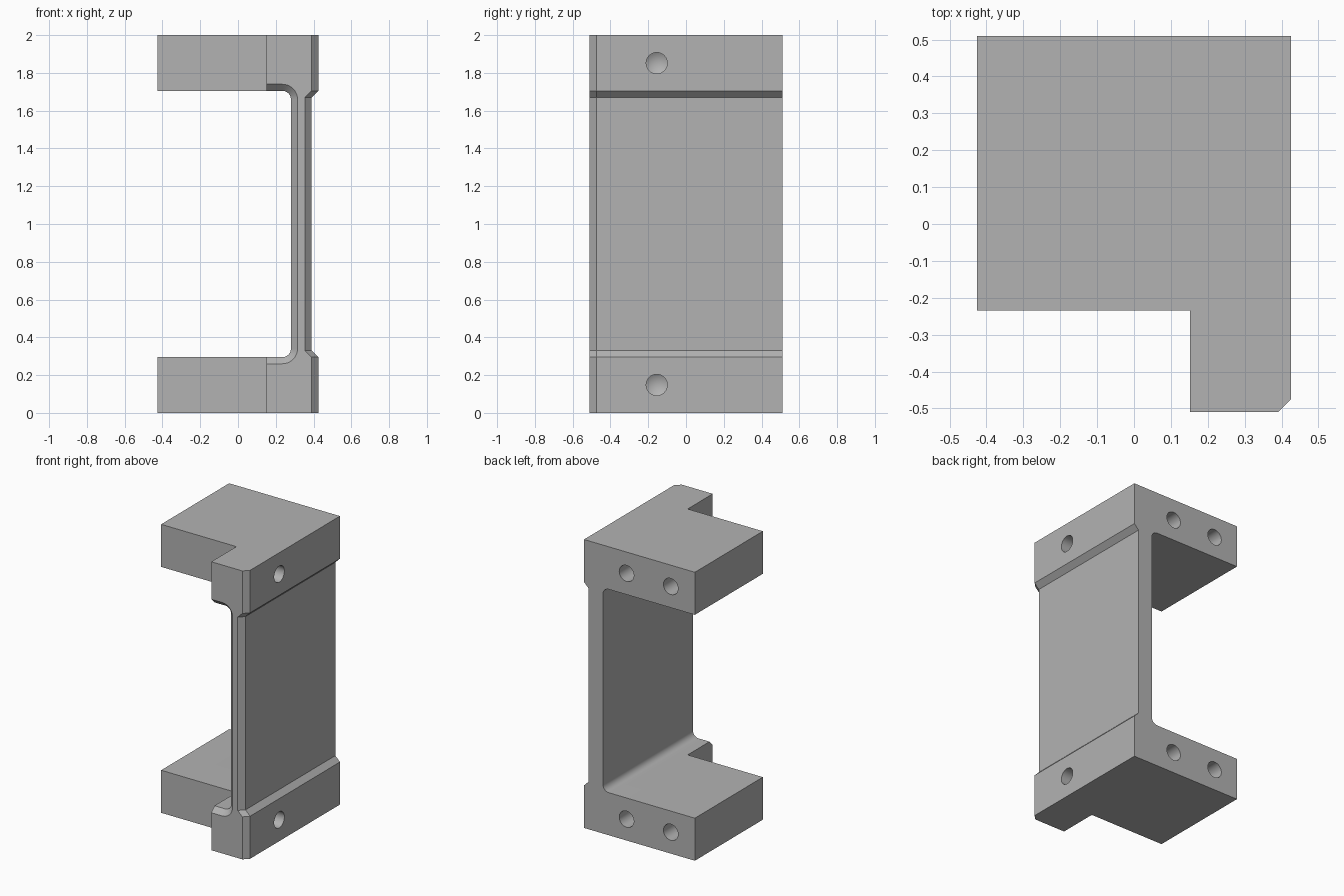
import bpy, bmesh, math
from mathutils import Matrix, Vector

cube = bpy.data.objects.get("Cube")
if cube:
    bpy.data.objects.remove(cube, do_unlink=True)

HX, HY, TOP = 0.425, 0.51, 2.0      # half width, half depth, height
C = 0.035                           # chamfer size
ARM, WALL, R = 0.295, 0.28, 0.045   # arm thickness, inner wall x, fillet radius

grey = bpy.data.materials.new("machined grey")
grey.use_nodes = True
colour = (0.45, 0.45, 0.45, 1)
grey.diffuse_color = colour
grey.node_tree.nodes["Principled BSDF"].inputs["Base Color"].default_value = colour


def make_object(name, bm):
    bmesh.ops.recalc_face_normals(bm, faces=bm.faces)
    mesh = bpy.data.meshes.new(name)
    bm.to_mesh(mesh)
    bm.free()
    mesh.materials.append(grey)
    obj = bpy.data.objects.new(name, mesh)
    bpy.context.collection.objects.link(obj)
    return obj


def bracket_profile(cut):
    """Lower half of the C section, mirrored to the upper half."""
    half = [(HX - C - cut, ARM + C), (HX - cut, ARM), (HX - cut, 0), (-HX, 0), (-HX, ARM - cut)]
    cx, cz, r = WALL - R, ARM + R, R + cut
    for i in range(11):
        a = -math.pi / 2 + math.pi / 2 * i / 10
        half.append((cx + r * math.cos(a), cz + r * math.sin(a)))
    return half + [(x, TOP - z) for x, z in reversed(half)]


# C-shaped bracket, lofted with chamfered front edges
bm = bmesh.new()
rings = [[bm.verts.new((x, y, z)) for x, z in bracket_profile(cut)]
         for y, cut in ((-HY, C), (C - HY, 0), (HY, 0))]
for a, b in zip(rings, rings[1:]):
    for i in range(len(a)):
        j = (i + 1) % len(a)
        bm.faces.new((a[i], a[j], b[j], b[i]))
bm.faces.new(rings[0])
bm.faces.new(rings[-1])
bracket = make_object("bracket", bm)


def subtract(cutter):
    cutter.hide_render = True
    mod = bracket.modifiers.new(cutter.name, 'BOOLEAN')
    mod.operation = 'DIFFERENCE'
    mod.solver = 'EXACT'
    mod.object = cutter
    bpy.ops.object.select_all(action='DESELECT')
    bpy.context.view_layer.objects.active = bracket
    bracket.select_set(True)
    bpy.ops.object.modifier_apply(modifier=mod.name)
    bpy.data.objects.remove(cutter, do_unlink=True)


# Notch at the front of both arms
bm = bmesh.new()
bmesh.ops.create_cube(bm, size=1)
x0, x1, y0, y1 = -0.6, 0.152, -0.7, -0.235
bmesh.ops.scale(bm, verts=bm.verts, vec=(x1 - x0, y1 - y0, TOP + 1))
bmesh.ops.translate(bm, verts=bm.verts, vec=((x0 + x1) / 2, (y0 + y1) / 2, TOP / 2))
subtract(make_object("notch_cutter", bm))


def drill(name, mouth, direction, radius=0.056, depth=0.2):
    """Blind hole with a conical drill tip."""
    bm = bmesh.new()
    n = 32
    loops = [[bm.verts.new((radius * math.cos(math.tau * i / n),
                            radius * math.sin(math.tau * i / n), z))
              for i in range(n)] for z in (-0.1, depth)]
    tip = bm.verts.new((0, 0, depth + radius * 0.6))
    bm.faces.new(loops[0])
    for i in range(n):
        j = (i + 1) % n
        bm.faces.new((loops[0][i], loops[0][j], loops[1][j], loops[1][i]))
        bm.faces.new((loops[1][i], loops[1][j], tip))
    turn = Vector((0, 0, 1)).rotation_difference(Vector(direction)).to_matrix().to_4x4()
    bm.transform(Matrix.Translation(mouth) @ turn)
    subtract(make_object(name, bm))


# Side and back holes, in the lower and upper arms
for z in (0.148, TOP - 0.148):
    drill("side_hole", (HX, -0.155, z), (-1, 0, 0))
    for x in (0.099, -0.24):
        drill("back_hole", (x, HY, z), (0, -1, 0))

bpy.ops.object.shade_smooth_by_angle(angle=math.radians(25))
